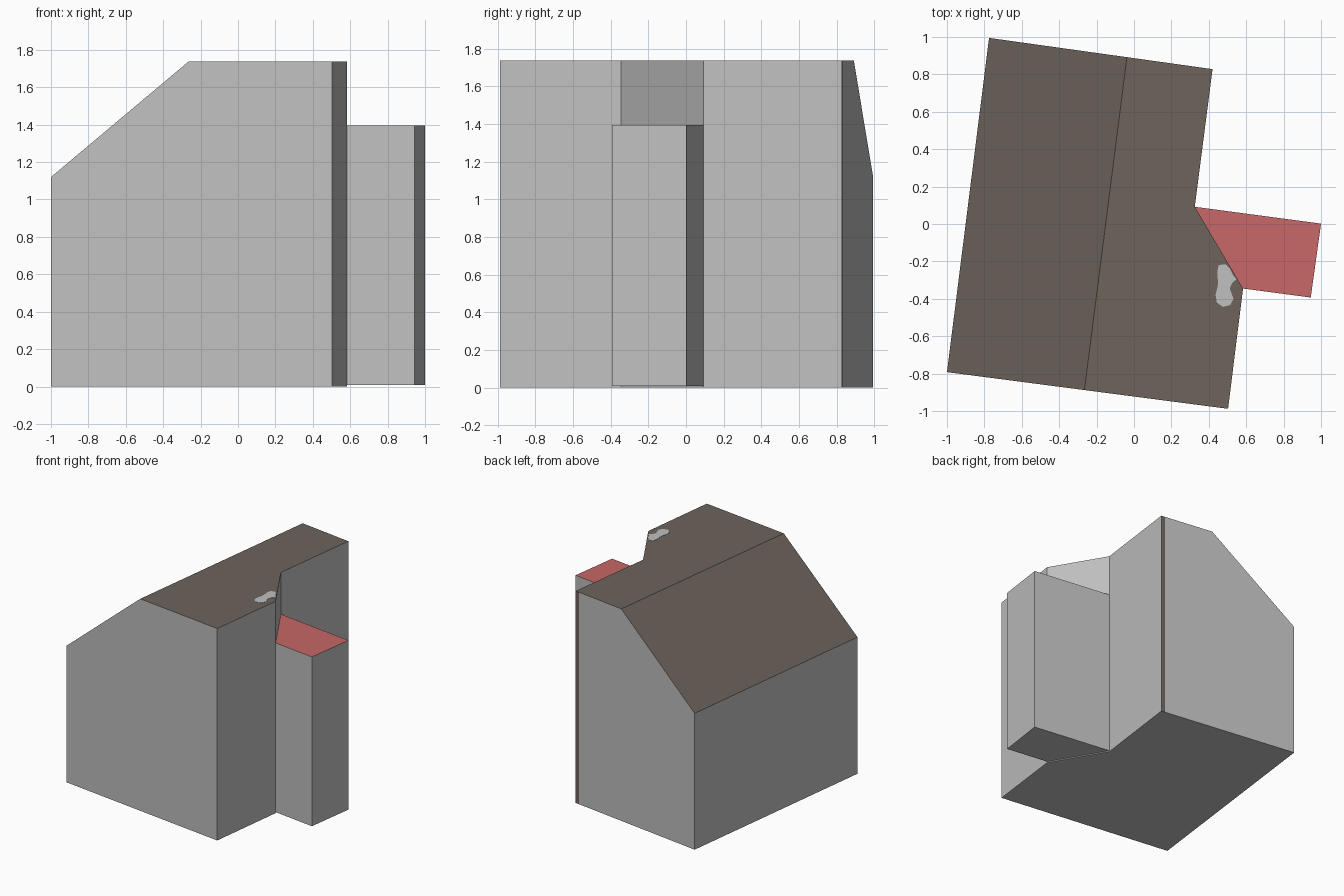
import bpy, bmesh
from mathutils import Vector

if "Cube" in bpy.data.objects:
    bpy.data.objects.remove(bpy.data.objects["Cube"])


def material(name, rgb):
    m = bpy.data.materials.new(name)
    m.diffuse_color = (*rgb, 1)
    m.use_nodes = True
    m.node_tree.nodes["Principled BSDF"].inputs["Base Color"].default_value = m.diffuse_color
    return m


GREY = material("wall grey", (0.53, 0.53, 0.53))
BROWN = material("roof brown", (0.155, 0.125, 0.105))
RED = material("annex red", (0.58, 0.135, 0.135))


def prism(outline, z0, z1):
    """Closed vertical prism over a counter-clockwise outline."""
    bm = bmesh.new()
    base = bm.faces.new([bm.verts.new((x, y, z0)) for x, y in outline])
    top = bmesh.ops.extrude_face_region(bm, geom=[base], use_keep_orig=True)["geom"]
    for v in top:
        if isinstance(v, bmesh.types.BMVert):
            v.co.z = z1
    bmesh.ops.recalc_face_normals(bm, faces=bm.faces)
    return bm


def finish(bm, name, mats):
    bmesh.ops.recalc_face_normals(bm, faces=bm.faces)
    bm.normal_update()
    for f in bm.faces:  # upward faces take the roof colour
        if f.normal.z > 0.3:
            f.material_index = len(mats) - 1
    me = bpy.data.meshes.new(name)
    bm.to_mesh(me)
    bm.free()
    for m in mats:
        me.materials.append(m)
    ob = bpy.data.objects.new(name, me)
    bpy.context.collection.objects.link(ob)
    return ob


# Main house: notched footprint, flat top, sloping left roof
house = [(-1, -0.792), (0.503, -0.988), (0.583, -0.345),
         (0.325, 0.092), (0.42, 0.828), (-0.775, 0.995)]
bm = prism(house, 0, 1.737)
ridge_a, ridge_b = Vector((-0.265, -0.888, 1.737)), Vector((-0.038, 0.89, 1.737))
eave = Vector((-1, -0.792, 1.12))
normal = (ridge_b - ridge_a).cross(eave - ridge_a).normalized()
if normal.z < 0:
    normal.negate()
cut = bmesh.ops.bisect_plane(bm, geom=bm.verts[:] + bm.edges[:] + bm.faces[:],
                             plane_co=ridge_a, plane_no=normal, clear_outer=True)
bmesh.ops.holes_fill(bm, edges=[e for e in bm.edges if e.is_boundary])
bmesh.ops.recalc_face_normals(bm, faces=bm.faces)
bm.normal_update()

# Brown strip at the end of the back wall
back = max((f for f in bm.faces if f.normal.y > 0.9), key=lambda f: f.calc_area())
along = Vector((-1.195, 0.167, 0)).normalized()
corner = Vector((0.42, 0.828, 0))
bmesh.ops.bisect_plane(bm, geom=[back] + back.edges[:] + back.verts[:],
                       plane_co=corner + along * 0.033, plane_no=along)
bm.normal_update()
for f in bm.faces:
    if f.normal.y > 0.9 and (f.calc_center_median() - corner).dot(along) < 0.033:
        f.material_index = 1
finish(bm, "house", [GREY, BROWN])

# Lower annex on the right, fitted against the slanted wall
annex = [(0.583, -0.345), (0.945, -0.393), (1, 0.002), (0.325, 0.092)]
finish(prism(annex, 0.008, 1.395), "annex", [GREY, RED])

# Pale patch on the flat roof
patch = [(0.452, -0.22), (0.445, -0.26), (0.45, -0.32), (0.436, -0.38),
         (0.443, -0.42), (0.475, -0.443), (0.515, -0.433), (0.532, -0.40),
         (0.512, -0.345), (0.525, -0.315), (0.548, -0.295), (0.53, -0.275),
         (0.513, -0.24), (0.488, -0.215)]
patch.reverse()
finish(prism(patch[::-1], 1.735, 1.739), "roof_patch", [GREY])
